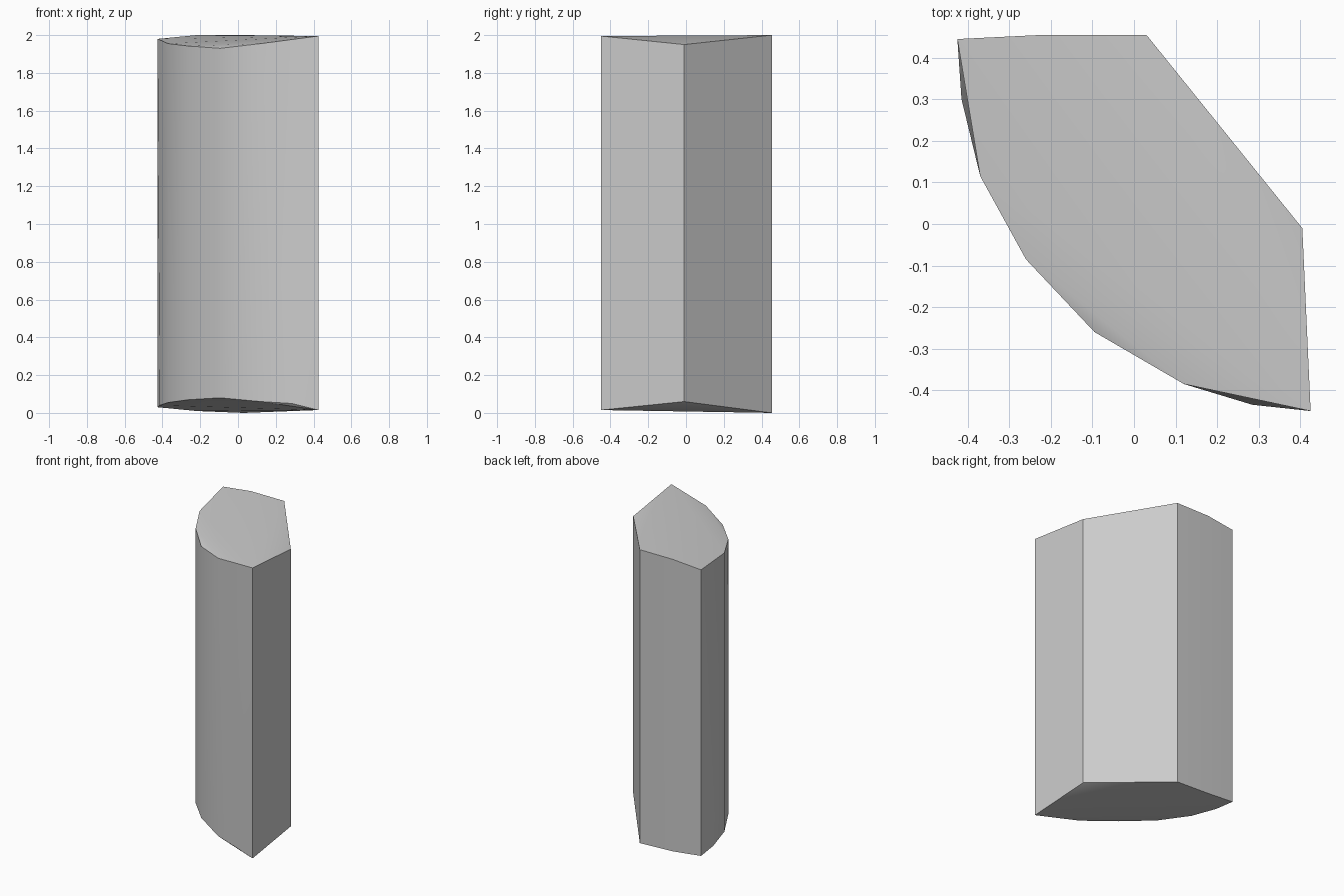
import bpy
import bmesh

cube = bpy.data.objects.get("Cube")
if cube:
    bpy.data.objects.remove(cube, do_unlink=True)

# One pale grey for the whole shard
grey = bpy.data.materials.new("pale_grey")
grey.use_nodes = True
colour = (0.6, 0.6, 0.6, 1)
grey.diffuse_color = colour
grey.node_tree.nodes["Principled BSDF"].inputs["Base Color"].default_value = colour

# Outline corners: x, y, bottom height, top height (None where the top rim skips it)
outline = [
    (0.425, -0.45, 0.015, 1.995),
    (0.405, -0.01, 0.06, 1.95),
    (0.03, 0.455, 0.0, 2.0),
    (-0.22, 0.455, 0.01, 2.0),
    (-0.425, 0.445, 0.03, 1.98),
    (-0.415, 0.30, 0.04, None),
    (-0.37, 0.115, 0.055, 1.955),
    (-0.26, -0.085, 0.07, 1.942),
    (-0.095, -0.26, 0.08, 1.93),
    (0.12, -0.385, 0.06, 1.955),
    (0.285, -0.435, 0.05, None),
]

# Faceted column with softly domed ends, wrapped around the rim points
bm = bmesh.new()
for x, y, low, high in outline:
    bm.verts.new((x, y, low))
    if high is not None:
        bm.verts.new((x, y, high))
bmesh.ops.convex_hull(bm, input=bm.verts)
bmesh.ops.recalc_face_normals(bm, faces=bm.faces)
mesh = bpy.data.meshes.new("column_shard")
bm.to_mesh(mesh)
bm.free()
mesh.materials.append(grey)

shard = bpy.data.objects.new("column_shard", mesh)
bpy.context.collection.objects.link(shard)
bpy.ops.object.select_all(action="DESELECT")
shard.select_set(True)
bpy.context.view_layer.objects.active = shard
bpy.ops.object.shade_smooth_by_angle(angle=0.5)
